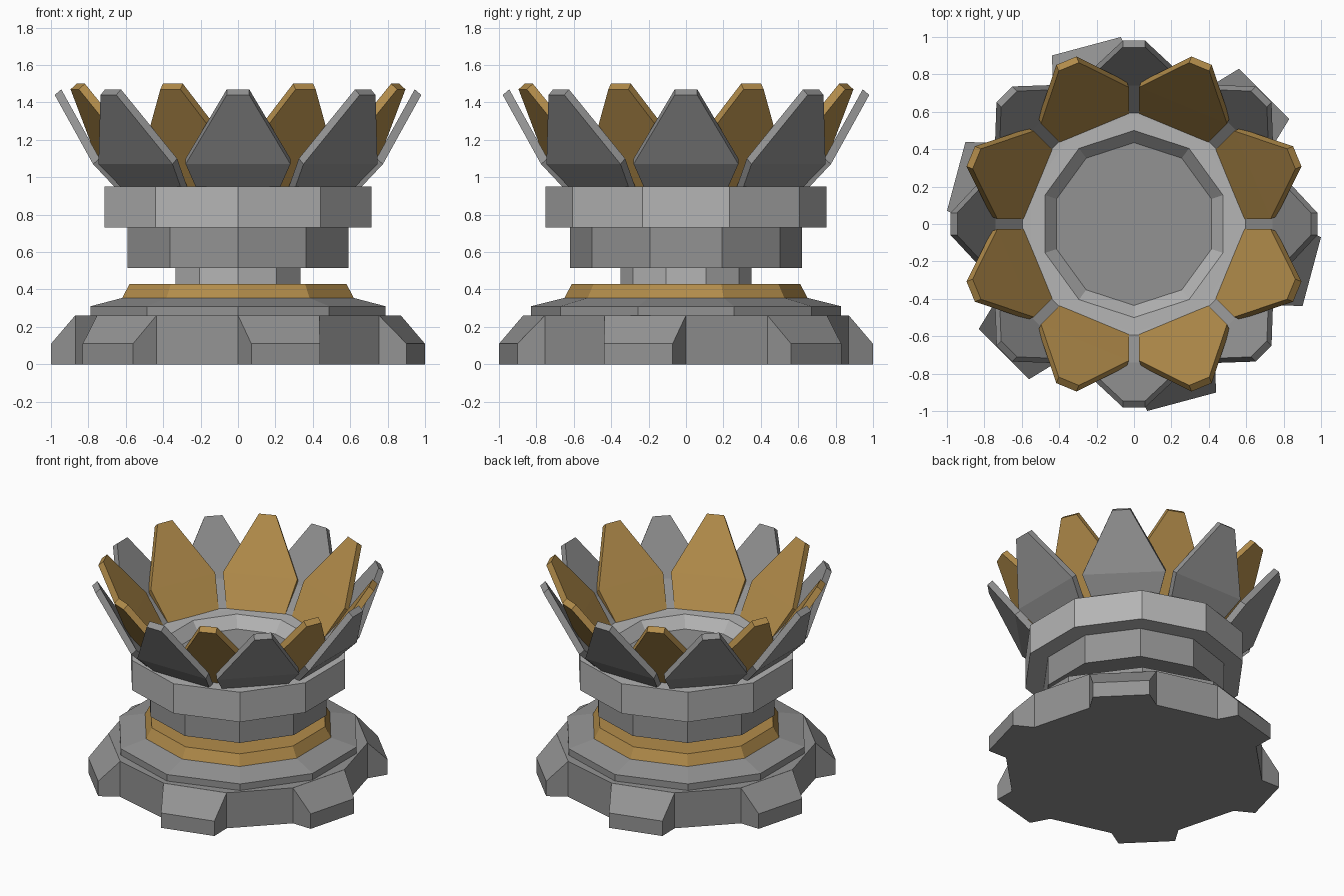
import bpy, bmesh
from math import cos, sin, pi, radians

if "Cube" in bpy.data.objects:
    bpy.data.objects.remove(bpy.data.objects["Cube"])


def material(name, *rgb):
    m = bpy.data.materials.new(name)
    m.diffuse_color = (*rgb, 1)
    m.use_nodes = True
    m.node_tree.nodes["Principled BSDF"].inputs["Base Color"].default_value = m.diffuse_color
    return m


gold = material("gold", 0.45, 0.265, 0.07)
dark = material("dark_stone", 0.29, 0.29, 0.29)
pale = material("pale_stone", 0.46, 0.46, 0.46)


def finish(bm, name, mat):
    bmesh.ops.recalc_face_normals(bm, faces=bm.faces)
    me = bpy.data.meshes.new(name)
    bm.to_mesh(me)
    bm.free()
    ob = bpy.data.objects.new(name, me)
    bpy.context.collection.objects.link(ob)
    me.materials.append(mat)
    return ob


def lathe(name, profile, mat, sides=10, phase=pi / 2):
    """Faceted closed solid turned from (radius, z) points, capped at both ends."""
    bm = bmesh.new()
    rings = [[bm.verts.new((r * cos(phase + 2 * pi * i / sides),
                            r * sin(phase + 2 * pi * i / sides), z))
              for i in range(sides)] for r, z in profile]
    for a, b in zip(rings, rings[1:]):
        for i in range(sides):
            j = (i + 1) % sides
            bm.faces.new((a[i], a[j], b[j], b[i]))
    bm.faces.new(rings[0])
    top = bm.faces.new(rings[-1])
    top.material_index = 1 if name == "cup" else 0
    return finish(bm, name, mat)


def petal(name, rows, offset, angle, mat):
    """Bent plate: rows of (radius, z, half width) on the inside, offset gives thickness."""
    bm = bmesh.new()
    sheets = []
    for dr, dz in ((0, 0), offset):
        sheets.append([[bm.verts.new((r + dr, s * w, z + dz)) for s in (-1, 1)]
                       for r, z, w in rows])
    for sheet in sheets:
        for a, b in zip(sheet, sheet[1:]):
            bm.faces.new((a[0], a[1], b[1], b[0]))
    inner, outer = [[r[0] for r in s] + [r[1] for r in reversed(s)] for s in sheets]
    n = len(inner)
    for i in range(n):
        j = (i + 1) % n
        bm.faces.new((inner[i], inner[j], outer[j], outer[i]))
    finish(bm, name, mat).rotation_euler.z = angle


def buttress(name, angle):
    """Block on one side of the base with a sloping top."""
    bm = bmesh.new()
    left, right = [[bm.verts.new(p) for p in (
        (0.84, s * 0.225, 0), (0.984, s * 0.19, 0),
        (0.984, s * 0.19, 0.11), (0.84, s * 0.225, 0.262))] for s in (-1, 1)]
    bm.faces.new(left)
    bm.faces.new(right)
    for i in range(4):
        j = (i + 1) % 4
        bm.faces.new((left[i], left[j], right[j], right[i]))
    finish(bm, name, dark).rotation_euler.z = angle


# Base with six buttresses
lathe("base", [(0.87, 0), (0.87, 0.262)], dark, sides=12, phase=0)
for k in range(6):
    buttress(f"base_buttress_{k}", radians(45 + 60 * k))

# Stepped plinth, gold collar and neck
lathe("plinth", [(0.83, 0.262), (0.83, 0.31), (0.65, 0.355)], dark)
lathe("gold_collar", [(0.65, 0.355), (0.61, 0.43)], gold)
lathe("neck", [(0.35, 0.43), (0.35, 0.515)], pale)

# Drum and cup with a darker recessed floor
lathe("drum", [(0.62, 0.515), (0.62, 0.73)], dark)
cup = lathe("cup", [(0.75, 0.73), (0.75, 0.95), (0.58, 0.945), (0.50, 0.945), (0.435, 0.865)], pale)
cup.data.materials.append(dark)

# Outer grey petals and inner gold petals
for k in range(8):
    petal(f"outer_petal_{k}", [(0.57, 0.92, 0.20), (0.74, 1.10, 0.28), (0.945, 1.47, 0.06)],
          (0.035, -0.03), radians(45 * k), dark)
    petal(f"inner_petal_{k}", [(0.54, 0.92, 0.195), (0.685, 1.15, 0.255), (0.91, 1.50, 0.058)],
          (0.035, -0.03), radians(22.5 + 45 * k), gold)
